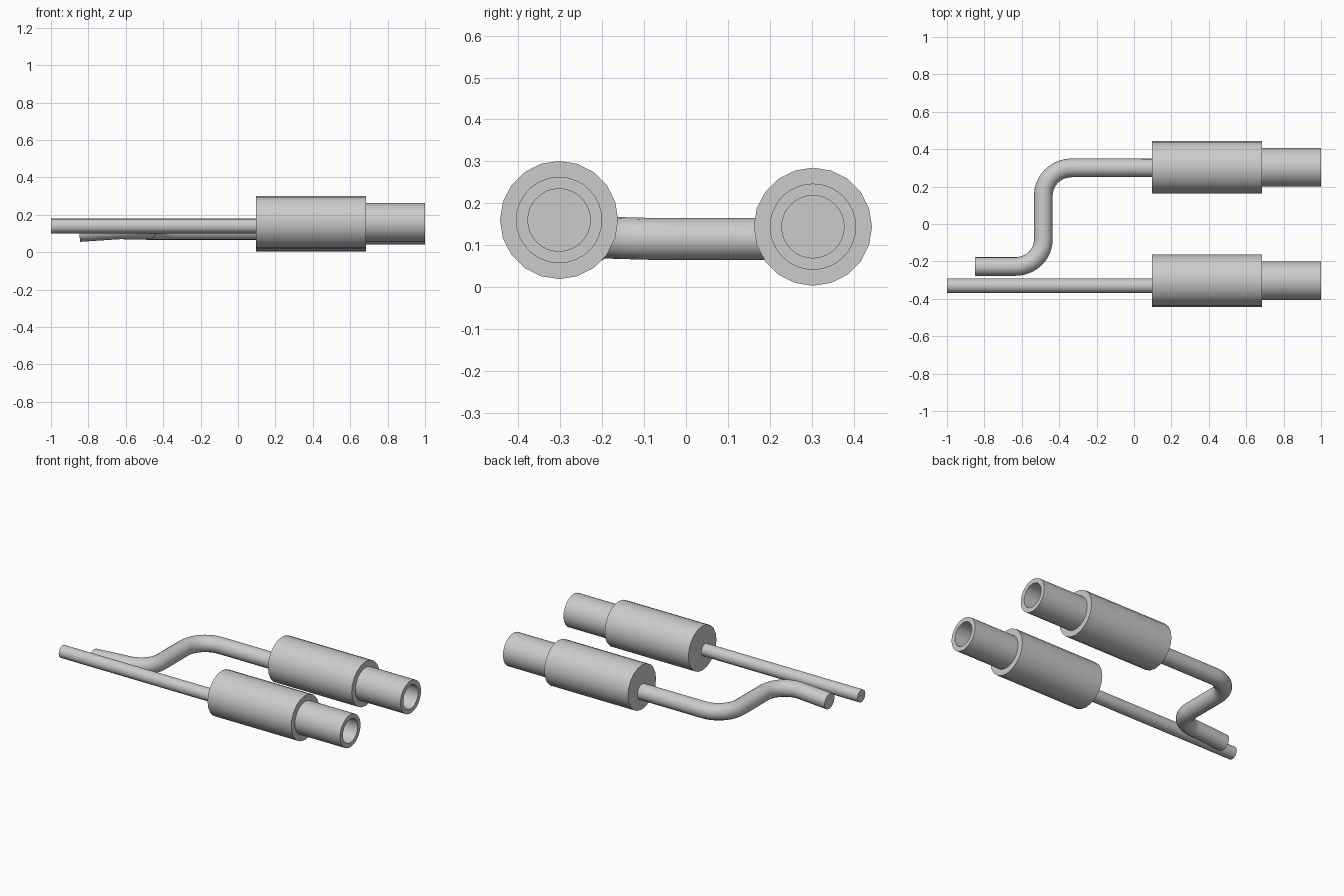
import bpy, bmesh
from math import sin, cos, pi

if "Cube" in bpy.data.objects:
    bpy.data.objects.remove(bpy.data.objects["Cube"])


def lathe(name, y, z, profile, sides):
    """Revolve (x, radius) points around an axis running along x."""
    bm = bmesh.new()
    rings = []
    for x, r in profile:
        if r == 0:
            rings.append([bm.verts.new((x, y, z))] * sides)
        else:
            rings.append([bm.verts.new((x, y + r * sin(2 * pi * i / sides),
                                        z + r * cos(2 * pi * i / sides)))
                          for i in range(sides)])
    for a, b in zip(rings, rings[1:]):
        for i in range(sides):
            j = (i + 1) % sides
            bm.faces.new(list(dict.fromkeys((a[i], a[j], b[j], b[i]))))
    bmesh.ops.recalc_face_normals(bm, faces=bm.faces)
    me = bpy.data.meshes.new(name)
    bm.to_mesh(me)
    bm.free()
    ob = bpy.data.objects.new(name, me)
    bpy.context.collection.objects.link(ob)
    smooth(ob)
    return ob


def smooth(ob):
    bpy.ops.object.select_all(action='DESELECT')
    ob.select_set(True)
    bpy.context.view_layer.objects.active = ob
    bpy.ops.object.shade_smooth_by_angle(angle=0.6)


def pipe(name, points, radius):
    """Round capped tube along a path."""
    cu = bpy.data.curves.new(name, 'CURVE')
    cu.dimensions = '3D'
    cu.bevel_depth = radius
    cu.bevel_resolution = 6
    cu.use_fill_caps = True
    sp = cu.splines.new('POLY')
    sp.points.add(len(points) - 1)
    for p, co in zip(sp.points, points):
        p.co = (*co, 1)
    ob = bpy.data.objects.new(name, cu)
    bpy.context.collection.objects.link(ob)
    bpy.ops.object.select_all(action='DESELECT')
    ob.select_set(True)
    bpy.context.view_layer.objects.active = ob
    bpy.ops.object.convert(target='MESH')
    smooth(bpy.context.view_layer.objects.active)


# Mufflers with hollow tail tips
for side, y, z in (("front", -0.303, 0.16), ("back", 0.303, 0.144)):
    lathe(side + "_muffler", y, z,
          [(0.097, 0), (0.097, 0.141), (0.684, 0.141), (0.684, 0)], 20)
    lathe(side + "_tail_tip", y, z,
          [(0.68, 0.103), (1.0, 0.103), (1.0, 0.0745), (0.69, 0.0745), (0.69, 0)], 32)

# Straight inlet pipe
pipe("front_inlet_pipe", [(-1.0, -0.33, 0.14), (0.11, -0.33, 0.14)], 0.039)

# S-bent inlet pipe, dipping towards its open end
N = 10
path = [(0.11, 0.30, 0.115)]
for i in range(N + 1):
    a = pi / 2 * i / N
    path.append((-0.335 - 0.15 * sin(a), 0.15 + 0.15 * cos(a), 0.115))
for i in range(N + 1):
    a = pi / 2 * i / N
    path.append((-0.635 + 0.15 * cos(a), -0.085 - 0.142 * sin(a), 0.115 + 0.004 * sin(a)))
path.append((-0.848, -0.227, 0.105))
pipe("back_inlet_pipe", path, 0.05)
